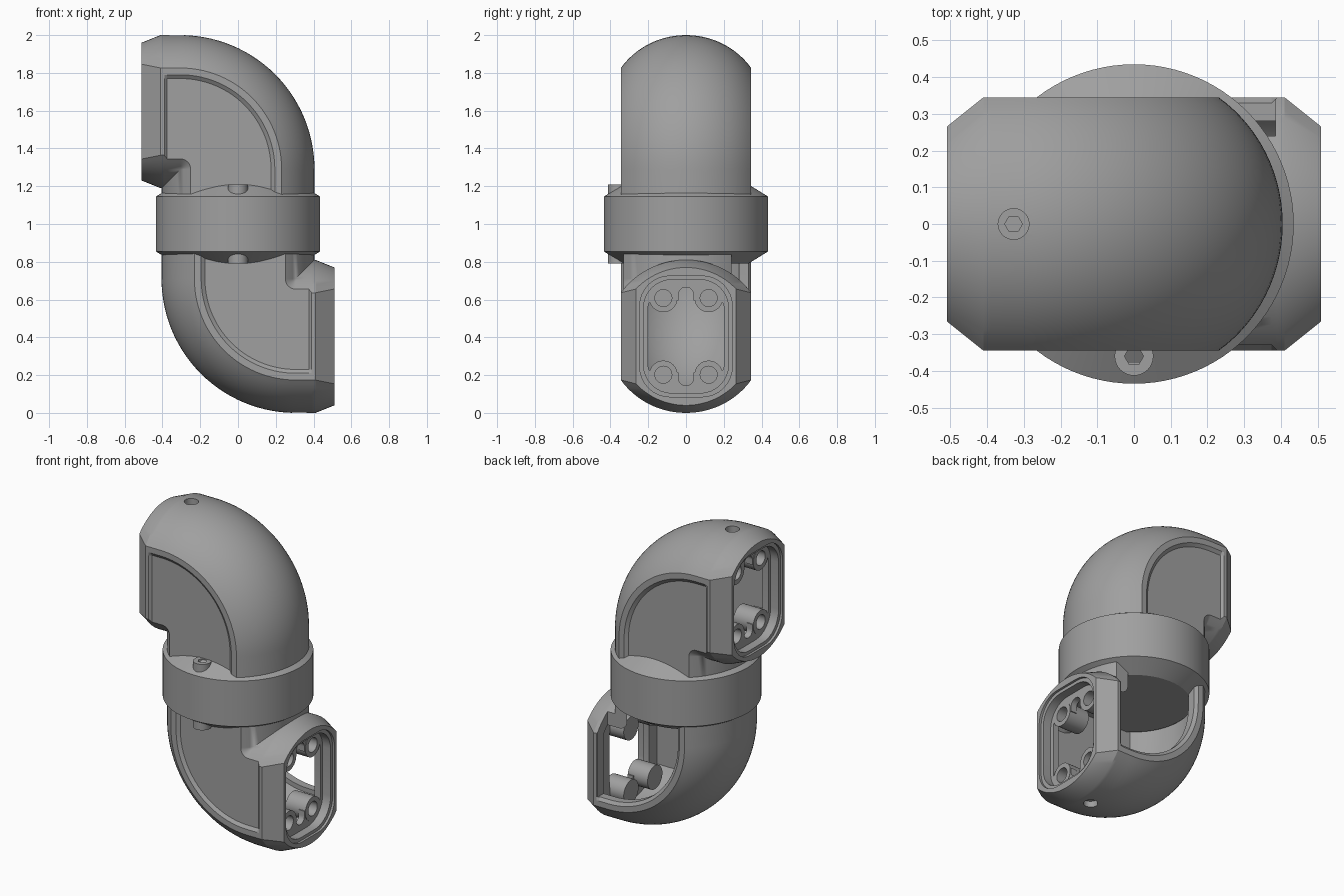
import bpy, bmesh
from math import sin, cos, asin, pi, radians
from mathutils import Matrix, Vector

if "Cube" in bpy.data.objects:
    bpy.data.objects.remove(bpy.data.objects["Cube"])

grey = bpy.data.materials.new("plain grey")
grey.use_nodes = True
grey.diffuse_color = (0.35, 0.35, 0.35, 1)
grey.node_tree.nodes["Principled BSDF"].inputs["Base Color"].default_value = grey.diffuse_color

CX, CZ, BEND = -0.305, 1.29, 0.305   # bend centre and centreline radius
MID = CZ + BEND                      # height of the mouth axis


def loft(name, rings):
    """Skin closed rings of points and cap both ends."""
    bm = bmesh.new()
    rows = [[bm.verts.new(p) for p in ring] for ring in rings]
    n = len(rows[0])
    for a, b in zip(rows, rows[1:]):
        for i in range(n):
            bm.faces.new((a[i], a[(i + 1) % n], b[(i + 1) % n], b[i]))
    bm.faces.new(rows[0])
    bm.faces.new(rows[-1])
    bmesh.ops.remove_doubles(bm, verts=bm.verts, dist=1e-5)
    bmesh.ops.recalc_face_normals(bm, faces=bm.faces)
    me = bpy.data.meshes.new(name)
    bm.to_mesh(me)
    bm.free()
    me.materials.append(grey)
    ob = bpy.data.objects.new(name, me)
    bpy.context.collection.objects.link(ob)
    return ob


def cylinder(name, centre, axis, r, length, sides=32):
    """Cylinder starting at centre and running along axis."""
    turn = Vector(axis).to_track_quat('Z', 'Y')
    return loft(name, [[Vector(centre) + turn @ Vector((r * cos(2 * pi * i / sides),
                        r * sin(2 * pi * i / sides), h)) for i in range(sides)]
                       for h in (0, length)])


def mouth_prism(name, hy, hz, r, x0, x1):
    """Rounded rectangle facing along x, centred on the mouth axis."""
    pts = []
    for k, (sy, sz) in enumerate([(1, 1), (-1, 1), (-1, -1), (1, -1)]):
        for j in range(9):
            t = pi / 2 * (k + j / 8)
            pts.append((sy * (hy - r) + r * cos(t), MID + sz * (hz - r) + r * sin(t)))
    return loft(name, [[(x, y, z) for y, z in pts] for x in (x0, x1)])


def profile(a, b, lip, panel, n=14):
    """Oval with flattened sides; the inner part of each side is recessed."""
    p, q = asin(lip / b), asin(panel / b)
    half = [(a * cos(p * i / n), b * sin(p * i / n)) for i in range(n + 1)]
    half += [(0.195, lip), (0.175, panel)]
    half += [(-a * cos(q * (1 - i / n)), b * sin(q * (1 - i / n))) for i in range(n + 1)]
    return half + [(s, -y) for s, y in half[-2:0:-1]]


def elbow(name, mouth, section, bottom, steps=28):
    """Sweep a section round the bend; the tight inner side forms a mitre."""
    rings = [[(min(x, CX + min(s + BEND, 0)), y, CZ + BEND + s) for s, y in prof]
             for x, prof in mouth]
    for i in range(steps + 1):
        t = pi / 2 * (1 - i / steps)
        ring = []
        for s, y in section:
            r = BEND + s
            ring.append((CX + r * cos(t), y, CZ + r * sin(t)) if r > 0 else (CX + r, y, CZ + r))
        rings.append(ring)
    rings.append([(CX + BEND + s, y, bottom) for s, y in section])
    return loft(name, rings)


def cut(target, cutters):
    bpy.context.view_layer.objects.active = target
    for c in cutters:
        m = target.modifiers.new("cut", 'BOOLEAN')
        m.operation, m.solver, m.object = 'DIFFERENCE', 'EXACT', c
        bpy.ops.object.modifier_apply(modifier=m.name)
        bpy.data.objects.remove(c)


def smooth(ob, angle=25):
    bpy.ops.object.select_all(action='DESELECT')
    ob.select_set(True)
    bpy.context.view_layer.objects.active = ob
    bpy.ops.object.shade_smooth_by_angle(angle=radians(angle))


def half_joint(prefix, open_back):
    # Elbow shell with tapered mouth
    tip = profile(0.365, 0.365, 0.265, 0.265)
    flange = profile(0.405, 0.42, 0.345, 0.345)
    body = profile(0.405, 0.42, 0.345, 0.33)
    shell = elbow(prefix + "_elbow", [(-0.51, tip), (-0.41, flange), (-0.39, flange),
                                      (-0.375, body)], body, 1.1)
    hollow = profile(0.34, 0.35, 0.28, 0.28)
    cutters = [elbow("hollow", [(-0.40, hollow)], hollow, 1.2)]
    # Mouth recess and shaped opening in its end plate
    cutters += [mouth_prism("rim_step", 0.245, 0.32, 0.16, -0.6, -0.495),
                mouth_prism("recess", 0.225, 0.30, 0.15, -0.6, -0.44),
                mouth_prism("opening", 0.20, 0.19, 0.03, -0.5, -0.37),
                mouth_prism("slot", 0.04, 0.26, 0.039, -0.5, -0.37)]
    bores = [(sy * 0.12, MID + sz * 0.203) for sy in (-1, 1) for sz in (-1, 1)]
    cutters += [cylinder("bore", (-0.5, y, z), (1, 0, 0), 0.045, 0.13) for y, z in bores]
    # Set-screw hole in the outer wall
    cutters += [cylinder("screw_hole", (-0.328, 0, 1.96), (0, 0, 1), 0.042, 0.1),
                cylinder("socket", (-0.328, 0, 1.945), (0, 0, 1), 0.024, 0.1, 6)]
    # Missing side cover
    if open_back:
        r = BEND + 0.175
        pts = [(-0.385, CZ + r)]
        pts += [(CX + r * sin(pi / 2 * i / 24), CZ + r * cos(pi / 2 * i / 24)) for i in range(25)]
        pts += [(CX + r, 1.05), (-0.385, 1.05)]
        cutters.append(loft("window", [[(x, y, z) for x, z in pts] for y in (0.24, 0.5)]))
    cut(shell, cutters)
    parts = [shell]
    # Screw bosses behind the mouth
    for i, (y, z) in enumerate(bores):
        boss = cylinder(f"{prefix}_boss_{i + 1}", (-0.443, y, z), (1, 0, 0), 0.075, 0.14)
        cut(boss, [cylinder("bore", (-0.5, y, z), (1, 0, 0), 0.045, 0.17)])
        parts.append(boss)
    # Clamp screw on the collar
    screw = cylinder(prefix + "_clamp_screw", (0, -0.36, 1.1), (0, 0, 1), 0.053, 0.11)
    cut(screw, [cylinder("socket", (0, -0.36, 1.18), (0, 0, 1), 0.026, 0.1, 6)])
    return parts + [screw]


upper = half_joint("upper", False)
lower = half_joint("lower", True)
flip = Matrix.Translation((0, 0, 1)) @ Matrix.Rotation(pi, 4, 'Y') @ Matrix.Translation((0, 0, -1))
for part in lower:
    part.data.transform(flip)

# Collar with bevelled rims
N = 96
collar = loft("collar", [[(r * cos(2 * pi * i / N), r * sin(2 * pi * i / N), z) for i in range(N)]
                         for r, z in [(0.33, 0.79), (0.435, 0.855), (0.435, 1.145), (0.33, 1.21)]])

for part in upper + lower + [collar]:
    smooth(part)
